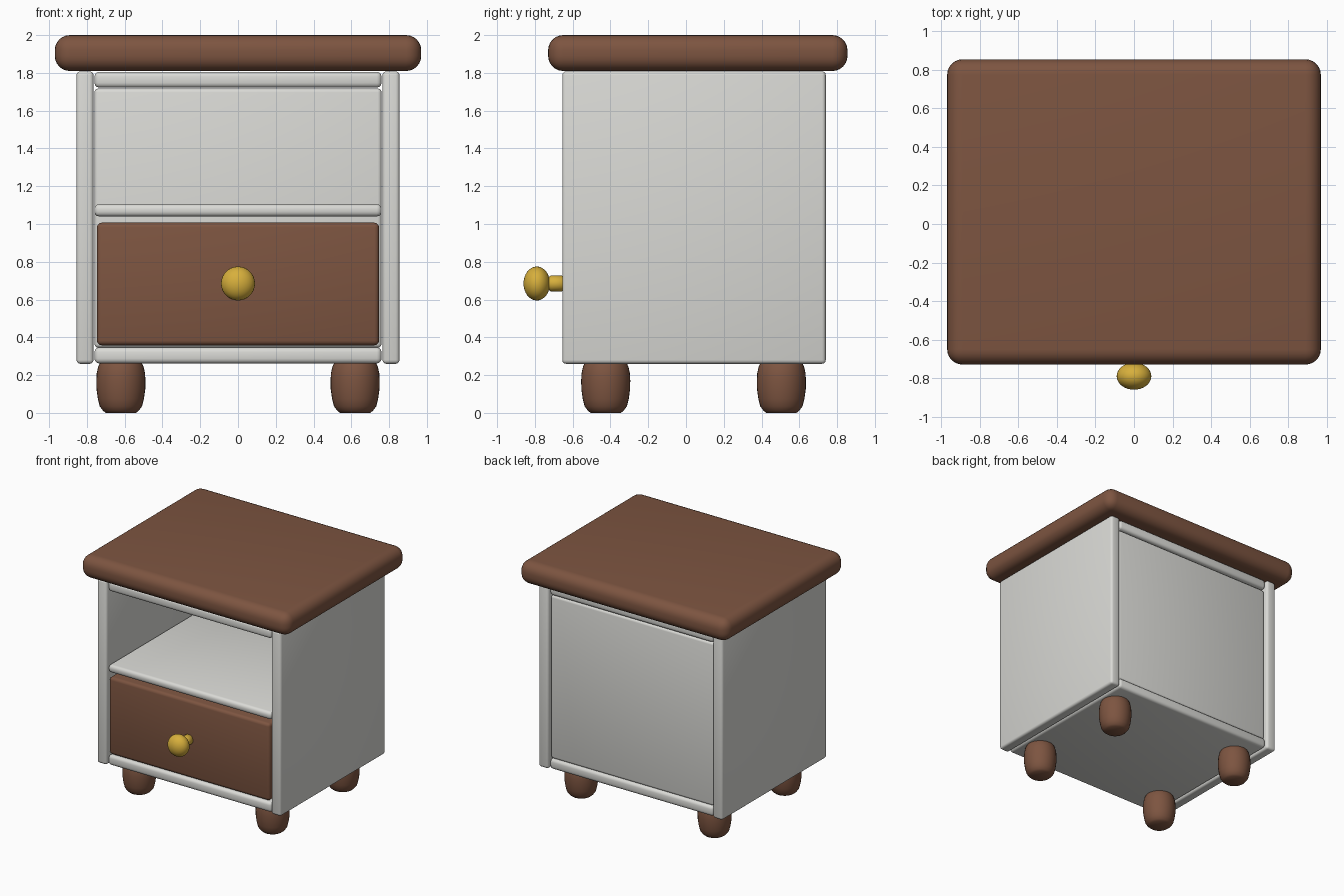
import bpy, math

if "Cube" in bpy.data.objects:
    bpy.data.objects.remove(bpy.data.objects["Cube"])


def material(name, rgb):
    m = bpy.data.materials.new(name)
    m.diffuse_color = (*rgb, 1)
    m.use_nodes = True
    m.node_tree.nodes["Principled BSDF"].inputs["Base Color"].default_value = m.diffuse_color
    return m


WOOD = material("brown wood", (0.205, 0.09, 0.052))
PAINT = material("pale grey paint", (0.70, 0.70, 0.67))
BRASS = material("brass", (0.68, 0.43, 0.045))


def finish(ob, name, mat):
    ob.name = name
    ob.data.materials.append(mat)
    bpy.ops.object.shade_smooth_by_angle(angle=math.radians(40))
    return ob


def board(name, x, y, z, bevel, mat, segments=3):
    """Rounded box from (min, max) ranges on each axis."""
    ranges = (x, y, z)
    bpy.ops.mesh.primitive_cube_add(size=1, location=[(a + b) / 2 for a, b in ranges])
    ob = bpy.context.object
    ob.scale = [b - a for a, b in ranges]
    bpy.ops.object.transform_apply(location=False, rotation=False, scale=True)
    mod = ob.modifiers.new("rounded edges", 'BEVEL')
    mod.width = bevel
    mod.segments = segments
    mod.limit_method = 'ANGLE'
    bpy.ops.object.modifier_apply(modifier=mod.name)
    return finish(ob, name, mat)


def turned(name, profile, location, mat, sides=32):
    """Solid of revolution around z from (radius, height) points."""
    verts, faces = [], []
    for r, h in profile:
        for i in range(sides):
            a = math.tau * i / sides
            verts.append((r * math.cos(a), r * math.sin(a), h))
    for k in range(len(profile) - 1):
        for i in range(sides):
            j = (i + 1) % sides
            faces.append((k * sides + i, k * sides + j,
                          (k + 1) * sides + j, (k + 1) * sides + i))
    faces.append(tuple(reversed(range(sides))))
    faces.append(tuple(range(len(verts) - sides, len(verts))))
    me = bpy.data.meshes.new(name)
    me.from_pydata(verts, [], faces)
    ob = bpy.data.objects.new(name, me)
    ob.location = location
    bpy.context.collection.objects.link(ob)
    bpy.ops.object.select_all(action='DESELECT')
    ob.select_set(True)
    bpy.context.view_layer.objects.active = ob
    return finish(ob, name, mat)


# Thick rounded table top
board("top", (-0.97, 0.97), (-0.73, 0.855), (1.81, 2.0), 0.08, WOOD, 6)

# Side panels
DEPTH = (-0.655, 0.74)
for side, x in (("left", (-0.855, -0.765)), ("right", (0.765, 0.855))):
    board(side + "_side_panel", x, DEPTH, (0.26, 1.808), 0.02, PAINT)

# Horizontal boards between the sides
INNER = (-0.76, 0.76)
board("upper_board", INNER, (-0.645, 0.73), (1.722, 1.806), 0.025, PAINT)
board("shelf", INNER, (-0.645, 0.70), (1.04, 1.105), 0.025, PAINT)
board("bottom_board", INNER, (-0.645, 0.73), (0.262, 0.347), 0.025, PAINT)

# Back panel, slightly recessed
board("back_panel", INNER, (0.65, 0.715), (0.345, 1.717), 0.02, PAINT)

# Drawer
board("drawer", (-0.747, 0.747), (-0.65, 0.64), (0.358, 1.007), 0.025, WOOD)

# Drawer knob: turned stem and flattened ball
stem = turned("knob_stem", [(0.032, 0), (0.042, 0.012), (0.042, 0.07), (0.032, 0.085)],
              (0, -0.645, 0.685), BRASS, 24)
stem.rotation_euler.x = math.pi / 2
bpy.ops.mesh.primitive_uv_sphere_add(segments=32, ring_count=16, radius=0.09,
                                     location=(0, -0.79, 0.685),
                                     rotation=(math.pi / 2, 0, 0))
bpy.context.object.scale = (1, 1, 0.78)
finish(bpy.context.object, "knob", BRASS)

# Bun feet
FOOT = [(0.075, 0.006), (0.095, 0.012), (0.112, 0.035), (0.122, 0.075),
        (0.129, 0.125), (0.13, 0.17), (0.128, 0.21), (0.12, 0.245),
        (0.108, 0.27), (0.08, 0.29)]
FOOT[0] = (0.08, 0.0)
for side, x in (("left", -0.62), ("right", 0.62)):
    for end, y in (("front", -0.425), ("back", 0.505)):
        turned(f"{end}_{side}_foot", FOOT, (x, y, 0), WOOD)
